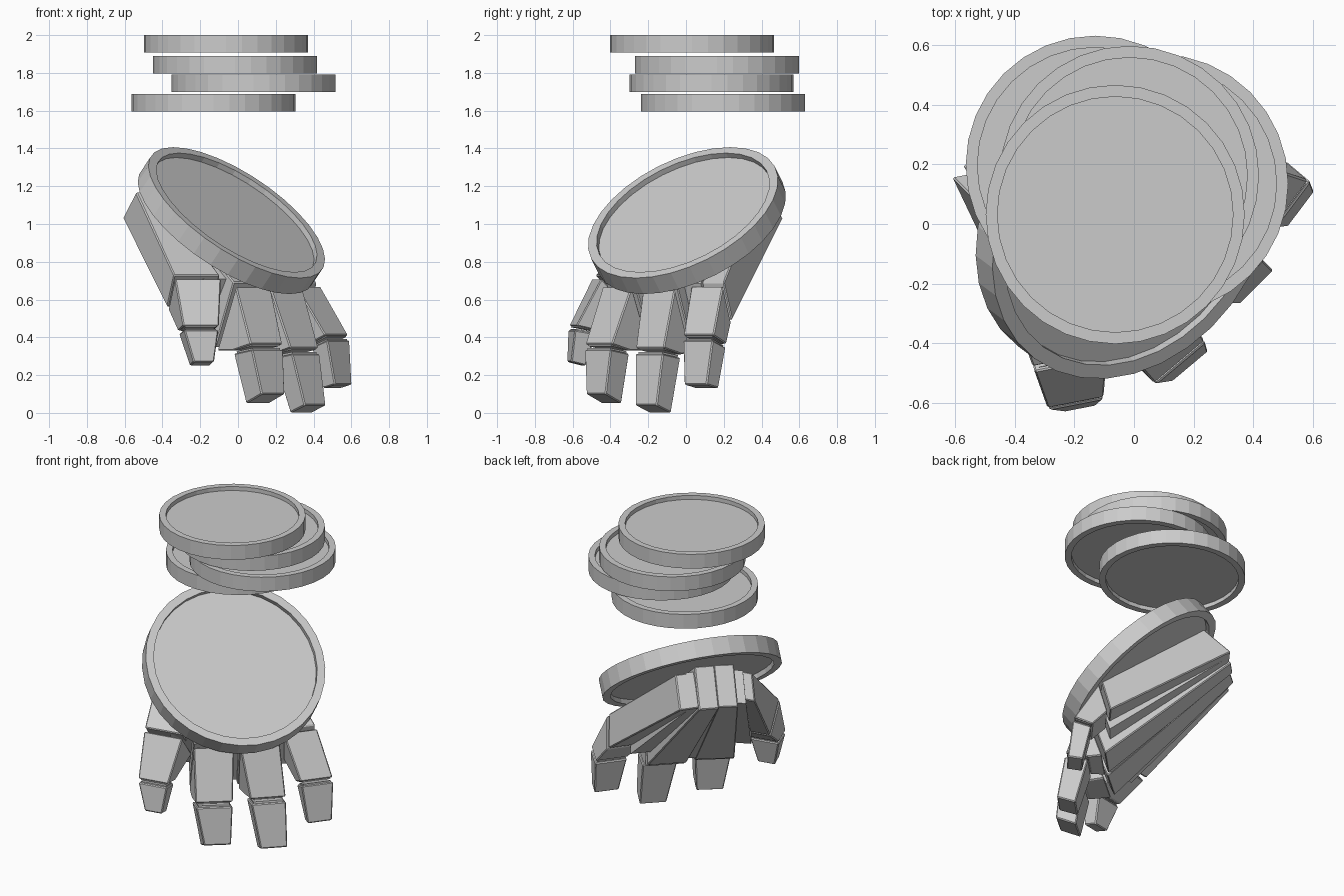
import bpy, bmesh, math
from mathutils import Vector, Matrix

if "Cube" in bpy.data.objects:
    bpy.data.objects.remove(bpy.data.objects["Cube"], do_unlink=True)

# One plain grey for everything
grey = bpy.data.materials.new("plain_grey")
grey.use_nodes = True
grey.diffuse_color = (0.6, 0.6, 0.6, 1)
grey.node_tree.nodes["Principled BSDF"].inputs["Base Color"].default_value = (0.6, 0.6, 0.6, 1)


def finish(bm, name):
    bmesh.ops.recalc_face_normals(bm, faces=bm.faces)
    mesh = bpy.data.meshes.new(name)
    bm.to_mesh(mesh)
    bm.free()
    mesh.materials.append(grey)
    obj = bpy.data.objects.new(name, mesh)
    bpy.context.collection.objects.link(obj)
    return obj


def coin(name, centre, radius, thick, normal=(0, 0, 1), sides=32):
    """Disc with a raised rim and a shallow recess on both faces."""
    h, inner, floor = thick / 2, radius * 0.91, thick * 0.28
    profile = [(inner, h - floor), (inner, h), (radius, h),
               (radius, -h), (inner, -h), (inner, floor - h)]
    bm = bmesh.new()
    rings = []
    for r, z in profile:
        rings.append([bm.verts.new((r * math.cos(math.tau * i / sides),
                                    r * math.sin(math.tau * i / sides), z))
                      for i in range(sides)])
    for a, b in zip(rings, rings[1:]):
        for i in range(sides):
            j = (i + 1) % sides
            bm.faces.new((a[i], a[j], b[j], b[i]))
    bm.faces.new(rings[0])
    bm.faces.new(rings[-1])
    obj = finish(bm, name)
    turn = Vector(normal).to_track_quat('Z', 'Y').to_matrix().to_4x4()
    obj.matrix_world = Matrix.Translation(centre) @ turn
    return obj


# Floating stack of coins and the large tilted one held by the hand
stack = [(-0.13, 0.197, 1.642), (0.083, 0.135, 1.746),
         (-0.015, 0.163, 1.844), (-0.063, 0.032, 1.954)]
for number, centre in enumerate(stack, 1):
    coin(f"stacked_coin_{number}", centre, 0.434, 0.093)
coin("held_coin", (-0.035, 0.005, 1.018), 0.544, 0.11, (0.51, -0.38, 0.77))

# The hand is laid out as (forward, sideways, up), then turned to face the corner
TURN = Matrix.Rotation(math.radians(-45), 3, 'Z')


def mix(a, b, t):
    """Blend two sections, each made of an outer point, an inner point and a width."""
    return (a[0].lerp(b[0], t), a[1].lerp(b[1], t), a[2] + (b[2] - a[2]) * t)


def block(name, a, b, yaw, shrink=1.0, bevel=0.006):
    """Tapered block between two rectangular sections."""
    across = Vector((math.sin(yaw), math.cos(yaw), 0))
    bm = bmesh.new()
    ends = []
    for outer, inner, width in (a, b):
        mid = (outer + inner) / 2
        half = (outer - inner) / 2 * shrink
        side = across * width / 2 * shrink
        ends.append([bm.verts.new(TURN @ p) for p in
                     (mid + half + side, mid + half - side,
                      mid - half - side, mid - half + side)])
    for i in range(4):
        j = (i + 1) % 4
        bm.faces.new((ends[0][i], ends[0][j], ends[1][j], ends[1][i]))
    bm.faces.new(ends[0])
    bm.faces.new(ends[1])
    obj = finish(bm, name)
    if bevel:
        mod = obj.modifiers.new("chamfer", 'BEVEL')
        mod.width = bevel
        mod.segments = 1
    return obj


# Sections of each digit: wrist, knuckle, joint, tip
digits = {
    "thumb": (34, [((-.41, -.27, 1.17), (-.51, -.27, 1.03), .12),
                   ((.18, -.48, .72), (.05, -.40, .55), .25),
                   ((.29, -.565, .45), (.19, -.505, .43), .19),
                   ((.31, -.565, .27), (.24, -.525, .25), .11)]),
    "first_finger": (5, [((-.42, -.153, 1.23), (-.57, -.153, 1.02), .12),
                         ((.31, -.20, .68), (.17, -.20, .33), .24),
                         ((.44, -.22, .35), (.30, -.22, .33), .22),
                         ((.47, -.205, .10), (.35, -.205, .05), .16)]),
    "middle_finger": (0, [((-.42, -.037, 1.23), (-.58, -.037, 1.02), .12),
                          ((.28, .08, .67), (.17, .09, .32), .24),
                          ((.39, .115, .33), (.25, .11, .31), .21),
                          ((.44, .14, .04), (.33, .14, 0), .16)]),
    "last_finger": (-8, [((-.42, .08, 1.19), (-.58, .08, 1.03), .12),
                         ((.18, .34, .68), (.13, .35, .48), .21),
                         ((.33, .42, .40), (.22, .41, .36), .20),
                         ((.36, .43, .15), (.27, .43, .13), .15)]),
}
# Each part spans a stretch of its segment, leaving a groove at the joints
parts = (("palm_plate", 0, 0.98), ("finger_base", 0.03, 0.96), ("fingertip", 0.06, 1))
hand = []
for digit, (angle, raw) in digits.items():
    sections = [(Vector(o), Vector(i), w) for o, i, w in raw]
    yaw = math.radians(angle)
    hand.append((yaw, sections))
    for k, (part, start, end) in enumerate(parts):
        a, b = sections[k], sections[k + 1]
        block(f"{digit}_{part}", mix(a, b, start), mix(a, b, end), yaw)
        # Slimmer core showing in the grooves
        block(f"{digit}_{part}_core", mix(a, b, 0.02), mix(a, b, 0.98), yaw, 0.86, 0)

# Recessed webs closing the palm between neighbouring plates
for number, ((yaw_a, sec_a), (yaw_b, sec_b)) in enumerate(zip(hand, hand[1:]), 1):
    wrist, knuckle = (mix(sec_a[k], sec_b[k], 0.5) for k in (0, 1))
    block(f"palm_web_{number}", mix(wrist, knuckle, 0.02), mix(wrist, knuckle, 0.96),
          (yaw_a + yaw_b) / 2, 0.92, 0)
